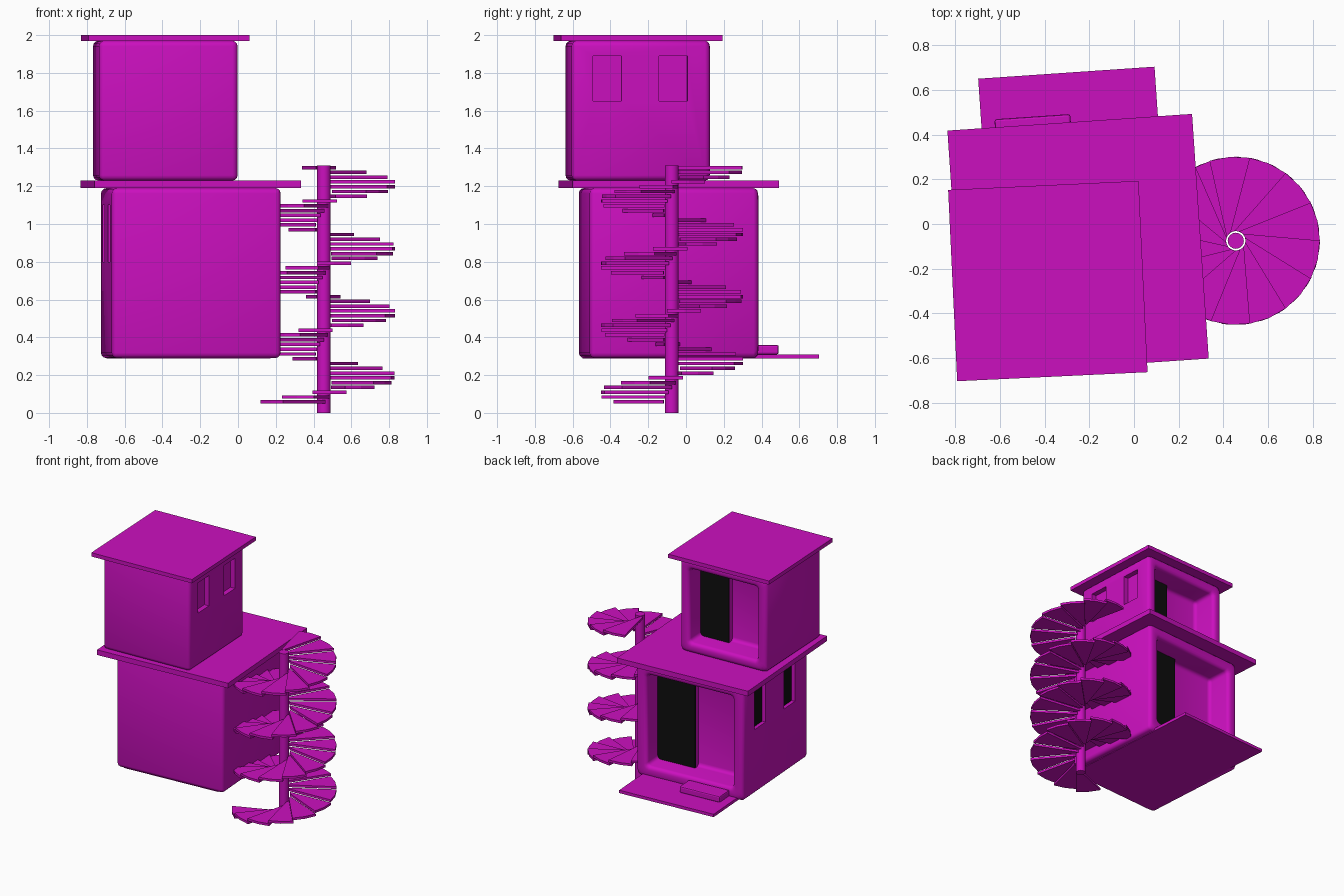
import bpy, bmesh, math
from mathutils import Matrix, Vector

if "Cube" in bpy.data.objects:
    bpy.data.objects.remove(bpy.data.objects["Cube"])


def material(name, rgb):
    m = bpy.data.materials.new(name)
    m.diffuse_color = (*rgb, 1)
    m.use_nodes = True
    m.node_tree.nodes["Principled BSDF"].inputs["Base Color"].default_value = m.diffuse_color
    return m


PAINT = material("magenta_paint", (0.6, 0.005, 0.52))
GLASS = material("black_glass", (0.004, 0.004, 0.004))


def finish(name, bm, mat, matrix=None, smooth=False):
    bmesh.ops.recalc_face_normals(bm, faces=bm.faces)
    me = bpy.data.meshes.new(name)
    bm.to_mesh(me)
    bm.free()
    ob = bpy.data.objects.new(name, me)
    bpy.context.collection.objects.link(ob)
    me.materials.append(mat)
    if matrix is not None:
        ob.matrix_world = matrix
    if smooth:
        bpy.ops.object.select_all(action='DESELECT')
        ob.select_set(True)
        bpy.context.view_layer.objects.active = ob
        bpy.ops.object.shade_smooth_by_angle(angle=math.radians(40))
    return ob


def frame(x, y, degrees):
    return Matrix.Translation((x, y, 0)) @ Matrix.Rotation(math.radians(degrees), 4, 'Z')


def cube_bm(lo, hi):
    lo, hi = Vector(lo), Vector(hi)
    bm = bmesh.new()
    bmesh.ops.create_cube(bm, size=1)
    for v in bm.verts:
        v.co = (lo + hi) / 2 + Vector(a * b for a, b in zip(v.co, hi - lo))
    return bm


def box(name, lo, hi, matrix, mat=PAINT, bevel=0):
    bm = cube_bm(lo, hi)
    if bevel:
        bmesh.ops.bevel(bm, geom=bm.edges[:], offset=bevel, segments=2,
                        profile=0.5, affect='EDGES')
    return finish(name, bm, mat, matrix)


def storey(name, half, z0, z1, rim, depth, matrix, windows):
    # rounded block with a deep recess in its back face
    bm = cube_bm((-half, -half, z0), (half, half, z1))
    bm.faces.ensure_lookup_table()
    back = max(bm.faces, key=lambda f: f.calc_center_median().y)
    bmesh.ops.inset_region(bm, faces=[back], thickness=rim, use_even_offset=True)
    ext = bmesh.ops.extrude_face_region(bm, geom=[back])
    bmesh.ops.translate(bm, vec=(0, -depth, 0),
                        verts=[g for g in ext['geom'] if isinstance(g, bmesh.types.BMVert)])
    if back.is_valid:
        bmesh.ops.delete(bm, geom=[back], context='FACES_ONLY')
    bmesh.ops.recalc_face_normals(bm, faces=bm.faces)
    bmesh.ops.bevel(bm, geom=bm.edges[:], offset=0.028, segments=3,
                    profile=0.5, affect='EDGES', clamp_overlap=True)
    body = finish(name, bm, PAINT, matrix, smooth=True)
    # window recesses
    for i, (side, y, w, za, zb) in enumerate(windows):
        xs = sorted((side * (half - 0.04), side * (half + 0.1)))
        cutter = box(f"{name}_window_cutter_{i}", (xs[0], y - w / 2, za),
                     (xs[1], y + w / 2, zb), matrix)
        cutter.hide_render = True
        cutter.hide_viewport = True
        mod = body.modifiers.new("window", 'BOOLEAN')
        mod.object = cutter
        mod.solver = 'EXACT'
    # sliding door with black glass, covering the right half of the recess
    y = half - depth
    u0, u1 = 0.045, half - rim + 0.01
    za, zb = z0 + rim - 0.01, z1 - rim + 0.01
    box(name + "_sliding_door", (u0, y - 0.02, za), (u1, y + 0.045, zb), matrix)
    box(name + "_door_glass", (u0, y + 0.04, za), (u1, y + 0.05, zb), matrix, GLASS)


LOWER = frame(-0.25, -0.092, 3.9)
UPPER = frame(-0.385, -0.255, 2.7)

# storeys
storey("lower_storey", 0.448, 0.29, 1.19, 0.09, 0.20, LOWER,
       [(-1, 0.215, 0.15, 0.80, 1.10), (-1, -0.195, 0.15, 0.80, 1.10)])
storey("upper_storey", 0.367, 1.23, 1.97, 0.08, 0.20, UPPER,
       [(1, -0.18, 0.15, 1.65, 1.89), (1, 0.17, 0.15, 1.65, 1.89)])
for i, y in enumerate((0.215, -0.195)):
    box(f"left_window_glass_{i}", (-0.42, y - 0.075, 0.80), (-0.406, y + 0.075, 1.10),
        LOWER, GLASS)

# flat roofs
box("lower_roof", (-0.548, -0.548, 1.19), (0.548, 0.548, 1.23), LOWER)
box("upper_roof", (-0.426, -0.428, 1.97), (0.426, 0.428, 2.0), UPPER)

# floor slab and doorstep
box("floor_slab", (-0.395, -0.43, 0.287), (0.395, 0.77, 0.31), LOWER)
box("doorstep", (-0.17, -0.07, 0.31), (0.17, 0.065, 0.36), frame(-0.45, 0.415, 3.9), bevel=0.01)

# spiral stair around a post
STAIR = Matrix.Translation((0.455, -0.075, 0))
bm = bmesh.new()
bmesh.ops.create_cone(bm, cap_ends=True, segments=16, radius1=0.036, radius2=0.036,
                      depth=1.31, matrix=Matrix.Translation((0, 0, 0.655)))
finish("stair_post", bm, PAINT, STAIR, smooth=True)

bm = bmesh.new()
for k in range(50):
    a = -153 + 26.8 * k
    z = 0.05 + 0.0253 * k
    pts = [(0.376, 0), (0.376, 14), (0.376, 28), (0.045, 75), (0.045, 40)]
    verts = [bm.verts.new((r * math.cos(math.radians(a + d)),
                           r * math.sin(math.radians(a + d)), z)) for r, d in pts]
    ext = bmesh.ops.extrude_face_region(bm, geom=[bm.faces.new(verts)], use_keep_orig=True)
    bmesh.ops.translate(bm, vec=(0, 0, 0.018),
                        verts=[g for g in ext['geom'] if isinstance(g, bmesh.types.BMVert)])
finish("stair_treads", bm, PAINT, STAIR)
